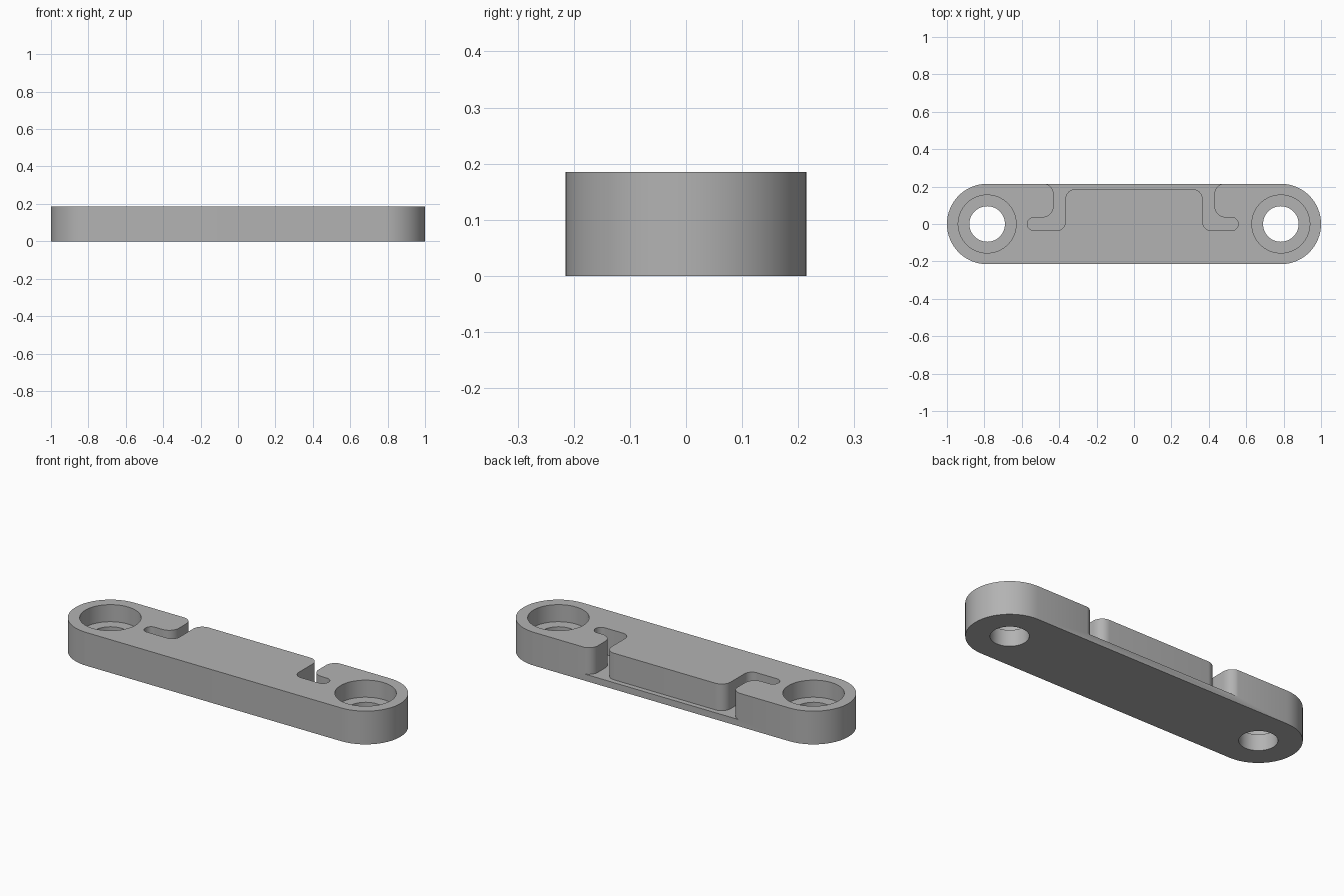
import bpy, bmesh, math
from mathutils import Vector

cube = bpy.data.objects.get("Cube")
if cube:
    bpy.data.objects.remove(cube, do_unlink=True)

HEIGHT, HALF_W, HOLE_X = 0.185, 0.215, 0.785
FLOOR_Z, BORE_Z = 0.037, 0.09

grey = bpy.data.materials.new("plain_grey")
grey.use_nodes = True
colour = (0.45, 0.45, 0.45, 1)
grey.diffuse_color = colour
grey.node_tree.nodes["Principled BSDF"].inputs["Base Color"].default_value = colour


def rounded(corners, steps=10):
    """Outline with each (x, y, radius) corner replaced by a tangent arc."""
    out = []
    for i, (x, y, r) in enumerate(corners):
        p = Vector((x, y))
        if r == 0:
            out.append(p)
            continue
        a = (Vector(corners[i - 1][:2]) - p).normalized()
        b = (Vector(corners[(i + 1) % len(corners)][:2]) - p).normalized()
        half = a.angle(b) / 2
        centre = p + (a + b).normalized() * (r / math.sin(half))
        start = p + a * (r / math.tan(half)) - centre
        end = p + b * (r / math.tan(half)) - centre
        sweep = math.pi - 2 * half
        for k in range(steps + 1):
            t = k / steps
            arc = (start * math.sin((1 - t) * sweep) + end * math.sin(t * sweep)) / math.sin(sweep)
            out.append(centre + arc)
    return out


def circle(x, radius, n=64):
    return [Vector((x + radius * math.cos(2 * math.pi * i / n),
                    radius * math.sin(2 * math.pi * i / n))) for i in range(n)]


def prism(name, outline, z0, z1):
    bm = bmesh.new()
    face = bm.faces.new([bm.verts.new((p.x, p.y, z0)) for p in outline])
    ext = bmesh.ops.extrude_face_region(bm, geom=[face])
    top = [v for v in ext["geom"] if isinstance(v, bmesh.types.BMVert)]
    bmesh.ops.translate(bm, verts=top, vec=(0, 0, z1 - z0))
    bmesh.ops.recalc_face_normals(bm, faces=bm.faces)
    mesh = bpy.data.meshes.new(name)
    bm.to_mesh(mesh)
    bm.free()
    mesh.materials.append(grey)
    obj = bpy.data.objects.new(name, mesh)
    bpy.context.collection.objects.link(obj)
    return obj


def slot_side(s, tip):
    """One hooked slot, from its mouth in the rear edge round to the centre block."""
    return [(s * 0.49, 0.3, 0), (s * 0.49, 0.216, 0),
            (s * 0.43, 0.216, 0.056), (s * 0.43, 0.035, 0.06),
            (s * tip, 0.035, 0.0345), (s * tip, -0.035, 0.0345),
            (s * 0.367, -0.035, 0.045), (s * 0.367, 0.187, 0.055)]


# Bar with round ends
bar_outline = []
for side in (1, -1):
    for k in range(33):
        a = math.pi * (k / 32 - 0.5)
        bar_outline.append(Vector((side * (HOLE_X + HALF_W * math.cos(a)),
                                   side * HALF_W * math.sin(a))))
bar = prism("mounting_bar", bar_outline, 0, HEIGHT)

# Cutters: hooked channel, counterbores and through holes
channel = slot_side(-1, 0.57) + slot_side(1, 0.557)[::-1]
cutters = [prism("channel_cutter", rounded(channel), FLOOR_Z, 0.3)]
for side in (-1, 1):
    cutters.append(prism("counterbore_cutter", circle(side * HOLE_X, 0.155), BORE_Z, 0.3))
    cutters.append(prism("hole_cutter", circle(side * HOLE_X, 0.095), -0.1, 0.12))

bpy.ops.object.select_all(action="DESELECT")
bpy.context.view_layer.objects.active = bar
bar.select_set(True)
for cutter in cutters:
    cutter.hide_render = True
    mod = bar.modifiers.new("cut", "BOOLEAN")
    mod.operation = "DIFFERENCE"
    mod.solver = "EXACT"
    mod.object = cutter
    bpy.ops.object.modifier_apply(modifier=mod.name)
    bpy.data.objects.remove(cutter, do_unlink=True)

bpy.ops.object.shade_smooth_by_angle(angle=math.radians(30))
